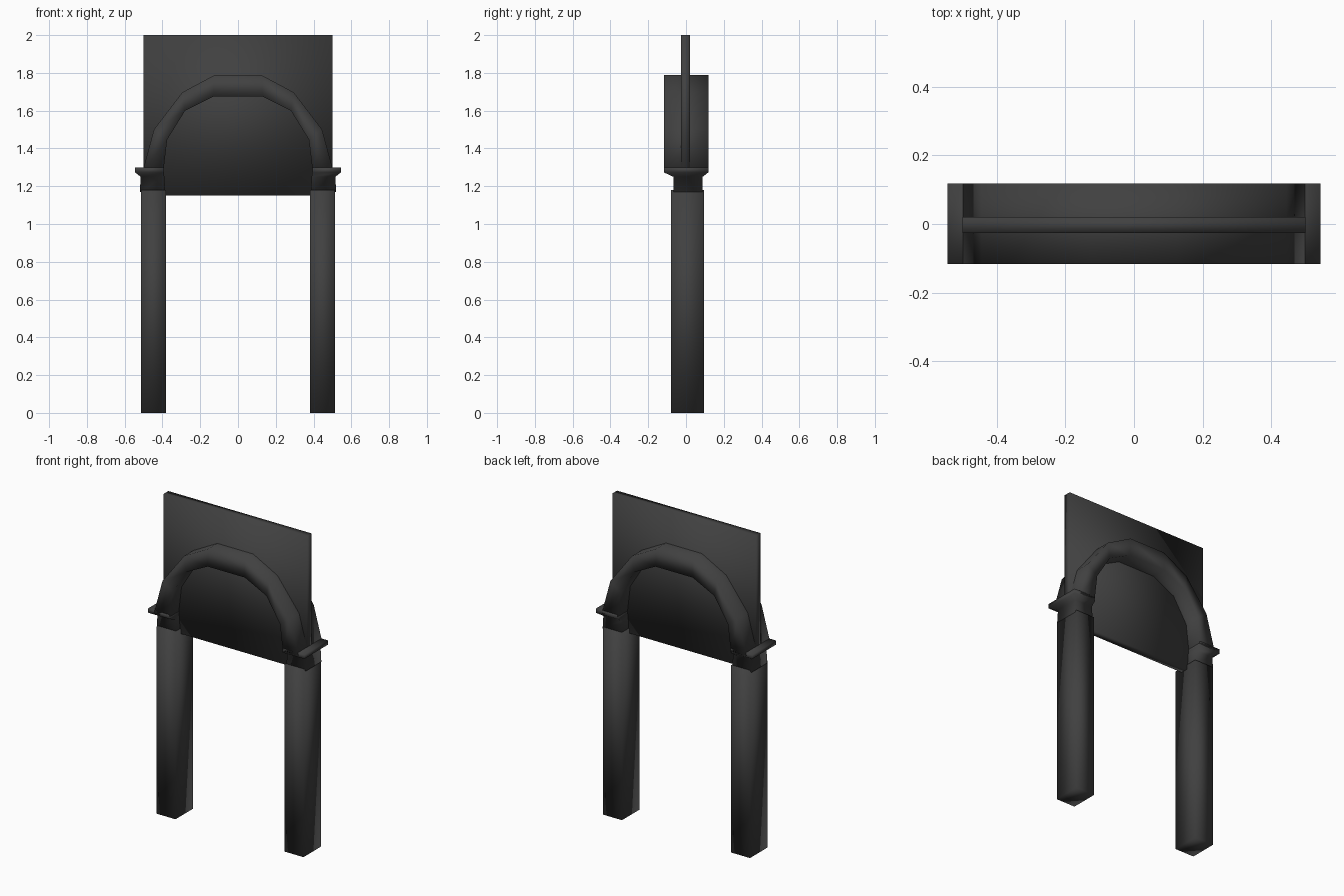
import bpy

cube = bpy.data.objects.get("Cube")
if cube:
    bpy.data.objects.remove(cube, do_unlink=True)

mat = bpy.data.materials.new("charcoal")
mat.use_nodes = True
colour = (0.052, 0.052, 0.052, 1)
mat.diffuse_color = colour
bsdf = mat.node_tree.nodes["Principled BSDF"]
bsdf.inputs["Base Color"].default_value = colour
bsdf.inputs["Roughness"].default_value = 0.8


def loft(name, rings):
    """Skin a stack of four-sided rings, capping both ends."""
    verts = [p for ring in rings for p in ring]
    faces = [(3, 2, 1, 0)]
    for r in range(len(rings) - 1):
        a, b = 4 * r, 4 * r + 4
        for i in range(4):
            j = (i + 1) % 4
            faces.append((a + i, a + j, b + j, b + i))
    last = len(verts) - 4
    faces.append((last, last + 1, last + 2, last + 3))
    mesh = bpy.data.meshes.new(name)
    mesh.from_pydata(verts, [], faces)
    mesh.materials.append(mat)
    mesh.shade_smooth()
    obj = bpy.data.objects.new(name, mesh)
    bpy.context.collection.objects.link(obj)
    return obj


def rect(z, x0, x1, y0, y1):
    return [(x0, y0, z), (x1, y0, z), (x1, y1, z), (x0, y1, z)]


# Upright panel filling the arch
loft("panel", [rect(z, -0.5, 0.5, -0.027, 0.02) for z in (1.15, 2.0)])

# Legs and flared capitals on both sides
for side, s in (("left", 1), ("right", -1)):
    def level(z, inner, outer, y0, y1):
        lo, hi = sorted((s * inner, s * outer))
        return rect(z, lo, hi, y0, y1)

    loft(side + "_leg", [level(z, 0.38, 0.513, -0.08, 0.095)
                         for z in (0, 1.18)])
    loft(side + "_capital", [
        level(1.17, 0.385, 0.52, -0.067, 0.088),
        level(1.25, 0.39, 0.515, -0.067, 0.088),
        level(1.273, 0.393, 0.545, -0.117, 0.118),
        level(1.30, 0.395, 0.545, -0.117, 0.118),
    ])

# Faceted arch: matching outer and inner points, mirrored across the middle
half = [((0.505, 1.28), (0.395, 1.28)),
        ((0.445, 1.50), (0.375, 1.447)),
        ((0.295, 1.697), (0.28, 1.60)),
        ((0.125, 1.788), (0.13, 1.675))]
pairs = half + [((-o[0], o[1]), (-i[0], i[1])) for o, i in reversed(half)]
front, back = -0.117, 0.118
loft("arch", [[(o[0], front, o[1]), (o[0], back, o[1]),
               (i[0], back, i[1]), (i[0], front, i[1])] for o, i in pairs])
